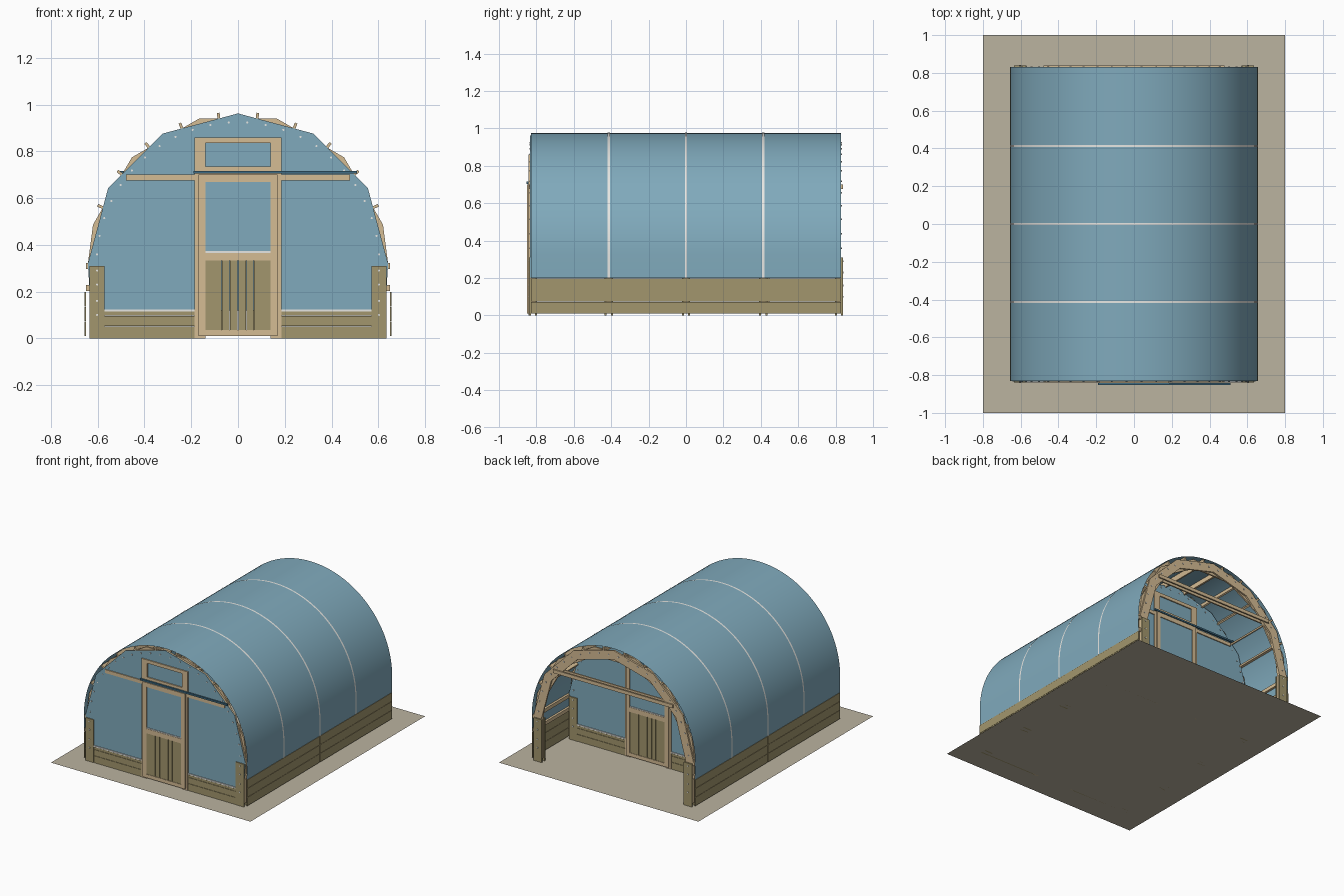
import bpy, bmesh, math

if "Cube" in bpy.data.objects:
    bpy.data.objects.remove(bpy.data.objects["Cube"])

CZ, R, RC = 0.32, 0.642, 0.655          # arch centre height, rib radius, cover radius
STATIONS = [-0.818, -0.413, 0.0, 0.413, 0.818]


def material(name, rgb):
    m = bpy.data.materials.new(name)
    lin = [(c / 255 / 12.92) if c < 11 else ((c / 255 + 0.055) / 1.055) ** 2.4 for c in rgb]
    m.diffuse_color = (*lin, 1)
    m.use_nodes = True
    m.node_tree.nodes["Principled BSDF"].inputs["Base Color"].default_value = m.diffuse_color
    return m


WOOD = material("light timber", (213, 188, 148))
BOARD = material("olive treated boards", (162, 150, 109))
BLUE = material("blue cover sheet", (128, 170, 188))
WHITE = material("white trim", (232, 232, 228))
RAIL = material("dark blue rail", (62, 108, 132))
EARTH = material("pale ground", (187, 179, 160))


class Part:
    """Collects prisms (x-z outline pushed along y) into one named object."""

    def __init__(self, name, mat, place=lambda x, y, z: (x, y, z)):
        self.name, self.mat, self.place = name, mat, place
        self.bm = bmesh.new()

    def prism(self, pts, y0, y1):
        a = [self.bm.verts.new(self.place(x, y0, z)) for x, z in pts]
        b = [self.bm.verts.new(self.place(x, y1, z)) for x, z in pts]
        n = len(pts)
        self.bm.faces.new(a)
        self.bm.faces.new(b[::-1])
        for i in range(n):
            j = (i + 1) % n
            self.bm.faces.new((a[j], a[i], b[i], b[j]))

    def box(self, x0, x1, y0, y1, z0, z1):
        self.prism([(x0, z0), (x1, z0), (x1, z1), (x0, z1)], y0, y1)

    def sheet(self, pts, y0, y1):
        a = [self.bm.verts.new((x, y0, z)) for x, z in pts]
        b = [self.bm.verts.new((x, y1, z)) for x, z in pts]
        for i in range(len(pts) - 1):
            self.bm.faces.new((a[i], a[i + 1], b[i + 1], b[i])).smooth = True

    def screw(self, x, z, y0, y1, r=0.005):
        self.prism([(x + r * math.cos(k * math.pi / 3), z + r * math.sin(k * math.pi / 3))
                    for k in range(6)], y0, y1)

    def done(self, closed=True):
        if closed:
            bmesh.ops.recalc_face_normals(self.bm, faces=self.bm.faces)
        else:
            bmesh.ops.reverse_faces(self.bm, faces=self.bm.faces)
        me = bpy.data.meshes.new(self.name)
        self.bm.to_mesh(me)
        self.bm.free()
        me.materials.append(self.mat)
        bpy.context.collection.objects.link(bpy.data.objects.new(self.name, me))


def polar(deg, r):
    a = math.radians(deg)
    return r * math.cos(a), CZ + r * math.sin(a)


def arch(r, n=64, foot=0.2):
    return [(r, foot)] + [polar(180 * i / n, r) for i in range(n + 1)] + [(-r, foot)]


# ground plate
p = Part("ground_plate", EARTH)
vs = [p.bm.verts.new(c) for c in ((-.8, -1, 0), (.8, -1, 0), (.8, 1, 0), (-.8, 1, 0))]
p.bm.faces.new(vs[::-1])
p.done(False)

# arched cover and the straps over it
p = Part("arched_cover", BLUE)
p.sheet(arch(RC), -0.83, 0.83)
p.done(False)
p = Part("cover_straps", WHITE)
for y in STATIONS[1:4]:
    p.sheet(arch(RC + 0.002), y - 0.006, y + 0.006)
p.done(False)

# ribs: two layers of straight segments with staggered joints, plus collar ties
ribs = Part("laminated_ribs", WOOD)
ties = Part("collar_ties", WOOD)
posts = Part("post_plates", BOARD)
for s in STATIONS:
    for angles, y0, y1 in ((range(0, 181, 30), s - 0.012, s),
                           ([0] + list(range(15, 180, 30)) + [180], s, s + 0.012)):
        if s > 0.4:                     # mirrored layers in the back half
            y0, y1 = 2 * s - y1, 2 * s - y0
        angles = list(angles)
        for a, b in zip(angles, angles[1:]):
            ribs.prism([polar(a, R), polar(b, R), polar(b, R - .065), polar(a, R - .065)], y0, y1)
    for y0, y1 in ((s - 0.022, s - 0.012), (s + 0.012, s + 0.022)):
        ties.box(-0.48, 0.48, y0, y1, 0.675, 0.70)
        for k in (-1, 1):
            posts.box(k * 0.57, k * 0.635, y0, y1, 0, 0.31)
    for k in (-1, 1):
        ribs.box(k * 0.577, k * 0.632, s - 0.012, s + 0.012, 0.02, CZ)
ribs.done()
ties.done()
posts.done()

# purlins along the tunnel
p = Part("purlins", WOOD)
for i in range(1, 11):
    deg = 7.5 + 15 * i
    c = [polar(deg, 0.612), polar(deg, 0.65)]
    t = math.radians(deg + 90)
    dx, dz = 0.006 * math.cos(t), 0.006 * math.sin(t)
    p.prism([(c[0][0] - dx, c[0][1] - dz), (c[1][0] - dx, c[1][1] - dz),
             (c[1][0] + dx, c[1][1] + dz), (c[0][0] + dx, c[0][1] + dz)], -0.829, 0.829)
for k in (-1, 1):
    for z in (0.215, 0.31):
        p.box(k * 0.634, k * 0.65, -0.829, 0.829, z - 0.013, z + 0.013)
p.done()

# side boards: three rows in two lengths
p = Part("side_boards", BOARD)
for k in (-1, 1):
    for row in range(3):
        z = 0.01 + row * 0.0635
        for y0, y1 in ((-0.83, -0.001), (0.001, 0.83)):
            p.box(k * 0.65, k * 0.656, y0, y1, z, z + 0.0615)
p.done()


def end_wall(name, y, s):
    """End wall with sliding door; d is the distance outwards from the rib."""
    def place(x, d, z):
        return s * x, y - s * d, z

    def part(n, mat):
        return Part(name + "_" + n, mat, place)

    p = part("panel", BLUE)
    p.prism([polar(a, R) for a in range(0, 181, 30)] + [(-0.63, 0.12), (0.63, 0.12)], 0.012, 0.015)
    p.done()

    # low boards beside the door, with the white strip on top
    p, w = part("low_boards", BOARD), part("white_strips", WHITE)
    for k in (-1, 1):
        for z0, z1 in ((0, 0.05), (0.052, 0.095), (0.097, 0.114)):
            p.box(k * 0.166, k * 0.63, 0.012, 0.020, z0, z1)
        w.box(k * 0.185, k * 0.57, 0.012, 0.021, 0.115, 0.124)
    w.box(-0.14, 0.14, 0.020, 0.031, 0.366, 0.373)
    p.done()
    w.done()

    # door frame and window frame above the door
    p = part("door_frame", WOOD)
    for k in (-1, 1):
        p.box(k * 0.14, k * 0.185, 0.012, 0.023, 0, 0.86)
    p.box(-0.14, 0.14, 0.012, 0.023, 0.836, 0.86)
    p.box(-0.14, 0.14, 0.012, 0.023, 0.70, 0.735)
    p.done()

    # door leaf
    p = part("door_leaf", WOOD)
    for k in (-1, 1):
        p.box(k * 0.14, k * 0.17, 0.023, 0.033, 0.01, 0.70)
    for z0, z1 in ((0.01, 0.036), (0.333, 0.366), (0.668, 0.70)):
        p.box(-0.14, 0.14, 0.023, 0.033, z0, z1)
    p.done()
    p = part("door_glazing", BLUE)
    p.box(-0.14, 0.14, 0.023, 0.027, 0.366, 0.668)
    p.done()
    p = part("door_planks", BOARD)
    xs = (-0.14, -0.07, -0.035, 0, 0.035, 0.067, 0.14)
    for a, b in zip(xs, xs[1:]):
        p.box(a + 0.0015, b - 0.0015, 0.022, 0.030, 0.036, 0.333)
    p.done()

    # sliding rail
    p = part("door_rail", RAIL)
    p.box(-0.19, 0.51, 0.023, 0.034, 0.704, 0.716)
    p.done()


end_wall("front", STATIONS[0], 1)
end_wall("inner_back", STATIONS[3], -1)

# screw heads on the walls and on the open end rib
p = Part("screw_heads", WHITE)
for y, s, d in ((STATIONS[0], -1, 0.015), (STATIONS[3], 1, 0.015), (STATIONS[4], 1, 0.012)):
    for i in range(24):
        x, z = polar(3.75 + 7.5 * i, 0.604)
        p.screw(x, z, y + s * d, y + s * (d + 0.004))
    for k in (-1, 1):
        for z in (0.10, 0.16, 0.23, 0.29):
            p.screw(k * 0.603, z, y + s * 0.022, y + s * 0.025)
p.done()
